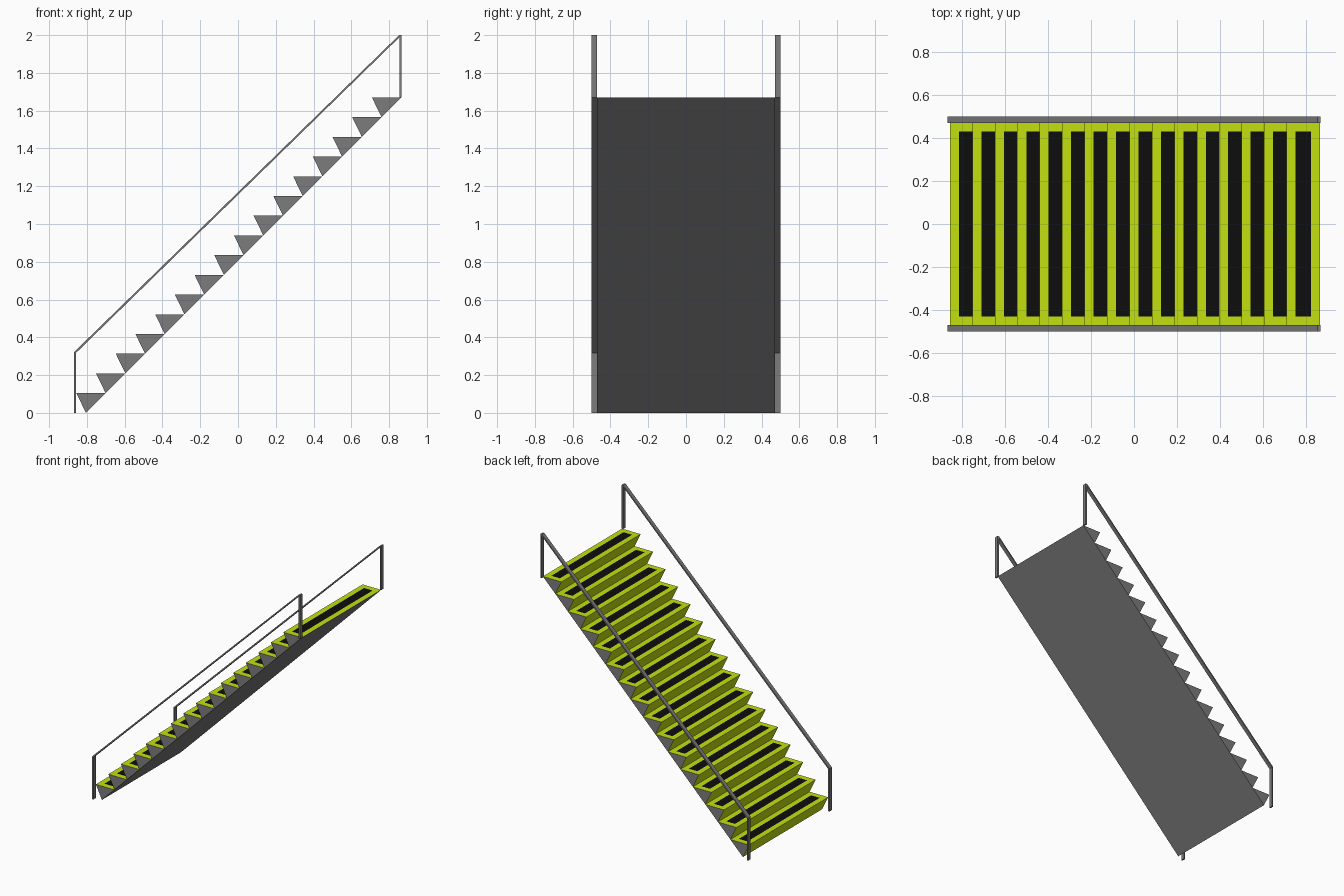
import bpy, bmesh

if "Cube" in bpy.data.objects:
    bpy.data.objects.remove(bpy.data.objects["Cube"])

N, X0, X1, H = 16, -0.805, 0.864, 1.67
DX, DZ = (X1 - X0) / N, H / N
TREAD, HALF_W = 0.155, 0.472


def material(name, color):
    m = bpy.data.materials.new(name)
    m.diffuse_color = (*color, 1)
    m.use_nodes = True
    m.node_tree.nodes["Principled BSDF"].inputs["Base Color"].default_value = m.diffuse_color
    return m


def finish(bm, name, mats=()):
    bmesh.ops.recalc_face_normals(bm, faces=bm.faces[:])
    me = bpy.data.meshes.new(name)
    bm.to_mesh(me)
    bm.free()
    for m in mats:
        me.materials.append(m)
    ob = bpy.data.objects.new(name, me)
    bpy.context.collection.objects.link(ob)
    return ob


def prism(bm, profile, y0, y1):
    """Extrude an (x, z) profile along y; returns side faces in profile order."""
    a = [bm.verts.new((x, y0, z)) for x, z in profile]
    b = [bm.verts.new((x, y1, z)) for x, z in profile]
    bm.faces.new(a)
    bm.faces.new(b[::-1])
    n = len(profile)
    return [bm.faces.new((a[i], b[i], b[(i + 1) % n], a[(i + 1) % n])) for i in range(n)]


grey = material("grey_metal", (0.2, 0.2, 0.2))
lime = material("lime_edging", (0.55, 0.75, 0.005))
black = material("black_tread", (0.004, 0.004, 0.004))

# Wedge-shaped steps with lime riser, lime tread border and black tread panel
bm = bmesh.new()
for i in range(N):
    x, z = X0 + i * DX, i * DZ
    back = x + DX
    under, tread, riser = prism(
        bm, [(x, z), (back, z + DZ), (back - TREAD, z + DZ)], -HALF_W, HALF_W)
    riser.material_index = 1
    tread.material_index = 1
    bm.normal_update()
    bmesh.ops.inset_region(bm, faces=[tread], thickness=0.042, use_even_offset=True)
    tread.material_index = 2
finish(bm, "steps", (grey, lime, black))

# Handrails: lower post, sloping rail and upper post as one bent flat bar
rail = [(-0.868, 0), (-0.868, 0.322), (0.853, 2.0), (0.866, 2.0), (0.866, H),
        (0.854, H), (0.854, 1.988), (-0.857, 0.318), (-0.857, 0)]
for side, y in (("front", -0.5), ("back", 0.47)):
    bm = bmesh.new()
    prism(bm, rail, y, y + 0.03)
    finish(bm, side + "_handrail", (grey,))
